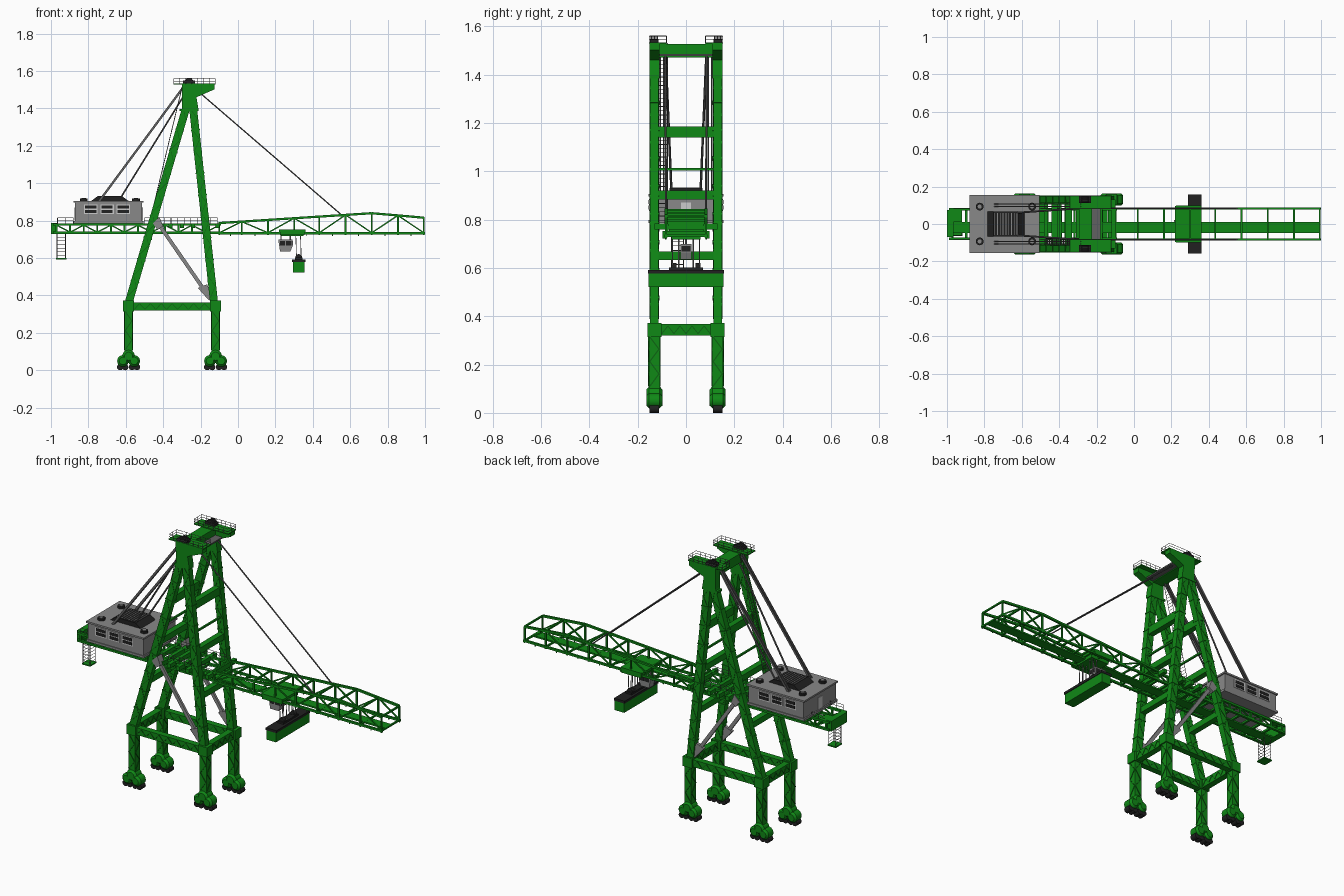
import bpy, bmesh, math
from mathutils import Vector as V, Matrix as M

def mat(name, c):
    m = bpy.data.materials.new(name)
    m.diffuse_color = (*c, 1)
    return m

GREEN = mat("green", (0.005, 0.25, 0.008))
DGREEN = mat("dark_green", (0.004, 0.13, 0.006))
BLACK = mat("black", (0.015, 0.015, 0.015))
STEEL = mat("steel", (0.12, 0.12, 0.12))
GREY = mat("grey", (0.25, 0.25, 0.25))

class Part:
    """Collects primitives into one named object."""
    def __init__(self, name, m=None):
        self.name, self.m, self.bm = name, m, bmesh.new()
    def box(self, x0, x1, y0, y1, z0, z1):
        t = M.Translation(((x0+x1)/2, (y0+y1)/2, (z0+z1)/2)) @ M.Diagonal((x1-x0, y1-y0, z1-z0, 1))
        bmesh.ops.create_cube(self.bm, size=1, matrix=t)
    def frame(self, p, q):
        p, q = V(p), V(q)
        d = (q-p).normalized()
        y = V((1, 0, 0)) if abs(d.y) > 0.9 else V((0, 1, 0))
        x = y.cross(d).normalized()
        y = d.cross(x)
        r = M((x, y, d)).transposed().to_4x4()
        return M.Translation((p+q)/2) @ r, (q-p).length
    def beam(self, p, q, w, h=None):
        t, l = self.frame(p, q)
        bmesh.ops.create_cube(self.bm, size=1, matrix=t @ M.Diagonal((h or w, w, l, 1)))
    def rod(self, p, q, r, n=6, r2=None):
        t, l = self.frame(p, q)
        bmesh.ops.create_cone(self.bm, cap_ends=True, segments=n, radius1=r,
                              radius2=r if r2 is None else r2, depth=l, matrix=t)
    def prism(self, pts, y0, y1):
        f = self.bm.faces.new([self.bm.verts.new((x, y0, z)) for x, z in pts])
        e = bmesh.ops.extrude_face_region(self.bm, geom=[f])['geom']
        bmesh.ops.translate(self.bm, vec=(0, y1-y0, 0), verts=[v for v in e if isinstance(v, bmesh.types.BMVert)])
    def rail(self, pts, h=0.032, step=0.035):
        for a, b in zip(pts, pts[1:]):
            a, b = V(a), V(b)
            n = max(1, round((b-a).length/step))
            for i in range(n+1):
                p = a.lerp(b, i/n)
                self.rod(p, p+V((0, 0, h)), 0.0014, 4)
            for k in (0.5, 1):
                self.rod(a+V((0, 0, h*k)), b+V((0, 0, h*k)), 0.0014, 4)
    def lace(self, p, q, off, n, w=0.005):
        p, q, off = V(p), V(q), V(off)
        for i in range(n):
            s = 1 if i % 2 else -1
            self.beam(p.lerp(q, i/n)+off*s, p.lerp(q, (i+1)/n)-off*s, w)
    def ladder(self, p, q, hw, step=0.018):
        p, q, o = V(p), V(q), V(hw)
        self.rod(p-o, q-o, 0.002, 4)
        self.rod(p+o, q+o, 0.002, 4)
        n = round((q-p).length/step)
        for i in range(n+1):
            c = p.lerp(q, i/n)
            self.rod(c-o, c+o, 0.0014, 4)
    def done(self, smooth=False):
        bmesh.ops.recalc_face_normals(self.bm, faces=self.bm.faces)
        me = bpy.data.meshes.new(self.name)
        self.bm.to_mesh(me)
        o = bpy.data.objects.new(self.name, me)
        bpy.context.collection.objects.link(o)
        if self.m: me.materials.append(self.m)
        if smooth:
            bpy.context.view_layer.objects.active = o
            o.select_set(True)
            bpy.ops.object.shade_smooth_by_angle(angle=math.radians(35))
            o.select_set(False)

XR, XF, Y = -0.585, -0.12, 0.131
REAR = ((XR, 0.36), (-0.278, 1.40))
FRONT = ((-0.128, 0.36), (-0.24, 1.40))
def leg_x(l, z):
    (x0, z0), (x1, z1) = l
    return x0 + (x1-x0)*(z-z0)/(z1-z0)

# Bogies and wheels, lower legs, corner joints
bog, whl, leg, lac = Part("bogies", GREEN), Part("wheels", BLACK), Part("lower_legs", GREEN), Part("leg_lacing", DGREEN)
for x in (XR, XF):
    for s in (-1, 1):
        y = s*Y
        for dx, z, r in ((-0.03, 0.05, 0.031), (0.03, 0.05, 0.031), (0, 0.075, 0.034)):
            bog.rod((x+dx, y-0.022, z), (x+dx, y+0.022, z), r, 20)
            for e in (-1, 1):
                bog.rod((x+dx, y+e*0.022, z), (x+dx, y+e*0.033, z), r, 20, r*0.65)
        for dx in (-0.045, -0.018, 0.018, 0.045):
            whl.rod((x+dx, y-0.02, 0.017), (x+dx, y+0.02, 0.017), 0.017, 16)
        leg.box(x-0.022, x+0.022, y-0.023, y+0.023, 0.08, 0.33)
        leg.box(x-0.03, x+0.03, y-0.029, y+0.029, 0.315, 0.372)
        for e in (-1, 1):
            lac.lace((x, y+e*0.023, 0.11), (x, y+e*0.023, 0.315), (0.018, 0, 0), 4)
            lac.lace((x+e*0.022, y, 0.11), (x+e*0.022, y, 0.315), (0, 0.019, 0), 4)
for p in (bog, whl): p.done(True)
leg.done()

# Portal beams with lacing
por = Part("portal_beams", GREEN)
for s in (-1, 1):
    por.box(XR, XF, s*Y-0.018, s*Y+0.018, 0.32, 0.362)
    for e in (-1, 1):
        lac.lace((XR+0.03, s*Y+e*0.018, 0.341), (XF-0.03, s*Y+e*0.018, 0.341), (0, 0, 0.016), 14, 0.004)
for x in (XR, XF):
    por.box(x-0.018, x+0.018, -Y, Y, 0.32, 0.368)
    for e in (-1, 1):
        lac.lace((x+e*0.018, -0.1, 0.344), (x+e*0.018, 0.1, 0.344), (0, 0, 0.016), 8, 0.004)
por.done()

# Inclined upper legs with collars, cross beams
up, cross = Part("upper_legs", GREEN), Part("cross_beams", GREEN)
for l in (REAR, FRONT):
    for s in (-1, 1):
        P, Q = [V((x, s*Y, z)) for x, z in l]
        up.beam(P, Q, 0.036, 0.042)
        d = (Q-P).normalized()
        for i in range(1, 9):
            c = P.lerp(Q, i/9)
            up.beam(c-d*0.003, c+d*0.003, 0.041, 0.047)
        o = V((d.z, 0, -d.x))*0.016
        for e in (-1, 1):
            n = V((0, e*0.018, 0))
            lac.lace(P.lerp(Q, .03)+n, Q+n, o, 18, 0.003)
    for z, h in ((0.65, 0.035), (0.902, 0.036), (1.163, 0.046)):
        x = leg_x(l, z)
        cross.box(x-0.017, x+0.017, -Y, Y, z-h/2, z+h/2)
    x = leg_x(l, 1.008)
    cross.box(x-0.005, x+0.005, -Y, Y, 1.003, 1.013)
cross.box(-0.295, -0.225, -Y, Y, 1.472, 1.527)
up.done(); cross.done(); lac.done()

# Mast heads, top platforms, sheaves and railings
head, sh, rl = Part("mast_heads", GREEN), Part("top_sheaves", BLACK), Part("railings", STEEL)
for s in (-1, 1):
    y = s*Y
    head.prism([(-0.312, 1.385), (-0.212, 1.385), (-0.212, 1.398), (-0.222, 1.46), (-0.125, 1.502),
                (-0.125, 1.528), (-0.30, 1.528), (-0.298, 1.398), (-0.312, 1.398)], y-0.021, y+0.021)
    a, b = sorted((y+s*0.021, y-s*0.05))
    head.box(-0.345, -0.12, a, b, 1.527, 1.533)
    rl.rail([(-0.343, a, 1.53), (-0.122, a, 1.53), (-0.122, b, 1.53), (-0.343, b, 1.53), (-0.343, a, 1.53)], 0.03, 0.03)
    for k in (-0.012, 0, 0.012):
        sh.rod((-0.262, y+k-0.004, 1.536), (-0.262, y+k+0.004, 1.536), 0.026, 16)
    sh.box(-0.295, -0.23, y-0.018, y+0.018, 1.53, 1.548)
head.done(); sh.done(True)

# Rear girder trusses, end block and deck
g = Part("rear_girder", GREEN)
N = 12
xs = [-0.97+0.87*i/N for i in range(N+1)]
for s in (-1, 1):
    y = s*0.078
    for z in (0.735, 0.779):
        g.beam((-0.99, y, z), (-0.09, y, z), 0.014, 0.012)
    for i, x in enumerate(xs):
        g.beam((x, y, 0.73), (x, y, 0.783), 0.01)
        if i < N:
            za, zb = (0.738, 0.776) if i % 2 else (0.776, 0.738)
            g.beam((x, y, za), (xs[i+1], y, zb), 0.007)
for x in xs:
    g.box(x-0.006, x+0.006, -0.078, 0.078, 0.729, 0.741)
for x in (-0.47, -0.41, -0.36, -0.30, -0.24, -0.11):
    g.box(x-0.011, x+0.011, -Y, Y, 0.76, 0.784)
g.box(-1.0, -0.965, -0.07, 0.075, 0.728, 0.787)
g.box(-0.97, -0.92, 0.01, 0.075, 0.775, 0.785)
g.done()
for s in (-1, 1):
    rl.rail([(-0.965, s*0.085, 0.783), (-0.88, s*0.085, 0.783)])
    rl.rail([(-0.5, s*0.085, 0.783), (-0.11, s*0.085, 0.783)])
w = Part("walkway", GREEN)
w.box(-0.97, 0.995, -0.048, 0.01, 0.728, 0.737)
w.done()

# Boom: arched truss on both sides with cross ties
b = Part("boom", GREEN)
def top(x):
    return 0.787+0.053*(x+0.1)/0.82 if x < 0.72 else 0.84-0.025*(x-0.72)/0.28
bx = [-0.1, 0.02, 0.16, 0.30, 0.435, 0.575, 0.715, 0.855, 0.993]
for s in (-1, 1):
    y = s*0.083
    b.beam((-0.1, y, 0.733), (1.0, y, 0.733), 0.012, 0.012)
    for i, x in enumerate(bx):
        b.beam((x, y, 0.722), (x, y, top(x)), 0.009)
        if i < len(bx)-1:
            n = bx[i+1]
            b.beam((x, y, top(x)), (n, y, top(n)), 0.012, 0.012)
            b.beam((x, y, top(x) if i % 2 else 0.735), (n, y, 0.735 if i % 2 else top(n)), 0.007)
            b.rod(((x+n)/2, y, 0.718), ((x+n)/2, y, 0.733), 0.003)
for x in bx:
    for z in (top(x), 0.733):
        b.beam((x, -0.083, z), (x, 0.083, z), 0.009)
b.done()

# Machinery house: walls, windows, door, roof grille, vents
h = Part("machinery_house", GREY)
h.box(-0.872, -0.512, -0.15, 0.15, 0.797, 0.898)
h.box(-0.88, -0.505, -0.155, 0.155, 0.786, 0.799)
h.box(-0.88, -0.505, -0.156, 0.156, 0.896, 0.906)
wn = Part("house_windows", BLACK)
fr = Part("window_frames")
for s in (-1, 1):
    for x in (-0.787, -0.700, -0.614):
        fr.box(x-0.036, x+0.036, s*0.151-0.002, s*0.151+0.002, 0.835, 0.886)
        for z in (0.841, 0.864):
            wn.box(x-0.03, x+0.03, s*0.153-0.002, s*0.153+0.002, z, z+0.017)
    for x in (-0.825, -0.545):
        wn.rod((x, s*0.093, 0.905), (x, s*0.093, 0.918), 0.021, 16)
        h.rod((x, s*0.093, 0.918), (x, s*0.093, 0.921), 0.011, 12)
for x in (-0.872, -0.512):
    fr.box(x-0.003, x+0.003, -0.02, 0.02, 0.80, 0.87)
wn.prism([(-0.785, 0.905), (-0.585, 0.905), (-0.62, 0.931), (-0.75, 0.931)], -0.068, 0.068)
for i in range(9):
    x = -0.745+i*0.015
    h.box(x-0.002, x+0.002, -0.06, 0.06, 0.930, 0.933)
h.done(); wn.done(); fr.done()

# Stays: twin and single back stays, fore stays
st = Part("stays", STEEL)
for s in (-1, 1):
    for k in (-0.007, 0.007):
        st.beam((-0.28, s*0.1+k, 1.53), (-0.745, s*0.1+k, 0.90), 0.006, 0.012)
    st.rod((-0.27, s*0.085, 1.50), (-0.635, s*0.06, 0.91), 0.005)
    st.rod((-0.2, s*0.085, 1.48), (0.56, s*0.083, 0.825), 0.004)
st.box(-0.24, -0.18, -0.12, 0.12, 1.478, 1.486)
st.done()

# Diagonal struts below the girder with gussets
br = Part("diagonal_struts", GREY)
for s in (-1, 1):
    br.beam((-0.43, s*Y, 0.79), (-0.15, s*Y, 0.385), 0.014, 0.02)
    br.prism([(-0.215, 0.44), (-0.165, 0.46), (-0.135, 0.38), (-0.155, 0.373)], s*Y-0.009, s*Y+0.009)
    br.prism([(-0.455, 0.785), (-0.42, 0.82), (-0.40, 0.77), (-0.43, 0.75)], s*Y-0.021, s*Y+0.021)
br.done()

# Ladders: mast ladder and hanging rear ladder with platform
la = Part("ladders", STEEL)
la.ladder((-0.475, -0.095, 0.78), (-0.295, -0.095, 1.53), (0, 0.018, 0))
for x in (-0.968, -0.922):
    la.ladder((x, -0.035, 0.595), (x, -0.035, 0.73), (0, 0.025, 0))
la.ladder((-0.945, -0.06, 0.595), (-0.945, -0.06, 0.73), (0.023, 0, 0))
la.done()
pl = Part("rear_platform", GREEN)
pl.box(-0.972, -0.918, -0.065, -0.005, 0.592, 0.599)
pl.done()
rl.done()

# Trolley, operator cabin, hoist ropes and spreader
t = Part("trolley", GREEN)
t.box(0.22, 0.36, -0.095, 0.095, 0.738, 0.752)
t.box(0.23, 0.35, -0.06, 0.06, 0.718, 0.738)
for s in (-1, 1):
    t.box(0.225, 0.355, s*0.09-0.008, s*0.09+0.008, 0.722, 0.752)
t.done()
c = Part("operator_cabin", GREY)
c.prism([(0.215, 0.70), (0.292, 0.70), (0.292, 0.665), (0.28, 0.635), (0.225, 0.635)], -0.022, 0.022)
for x in (0.23, 0.28):
    c.rod((x, 0, 0.70), (x, 0, 0.725), 0.004)
c.done()
cw = Part("cabin_glass", BLACK)
cw.prism([(0.225, 0.692), (0.25, 0.692), (0.25, 0.668), (0.225, 0.668)], -0.0235, 0.0235)
cw.prism([(0.256, 0.692), (0.286, 0.692), (0.286, 0.668), (0.256, 0.668)], -0.0235, 0.0235)
cw.box(0.24, 0.294, -0.018, 0.018, 0.668, 0.69)
cw.done()
sp = Part("spreader", GREEN)
sp.box(0.294, 0.356, -0.155, 0.155, 0.522, 0.58)
sp.done()
hb = Part("headblock", BLACK)
hb.box(0.29, 0.36, -0.157, 0.157, 0.578, 0.592)
hb.box(0.305, 0.345, -0.07, 0.07, 0.59, 0.602)
for s in (-1, 1):
    hb.rod((0.325, s*0.05-0.01, 0.603), (0.325, s*0.05+0.01, 0.603), 0.018, 14)
hb.done()
ro = Part("hoist_ropes", GREY)
for s in (-1, 1):
    for x in (0.313, 0.338):
        for k in (0.03, 0.055):
            ro.rod((x, s*k, 0.60), (x-0.004, s*k, 0.722), 0.0022)
ro.done()
